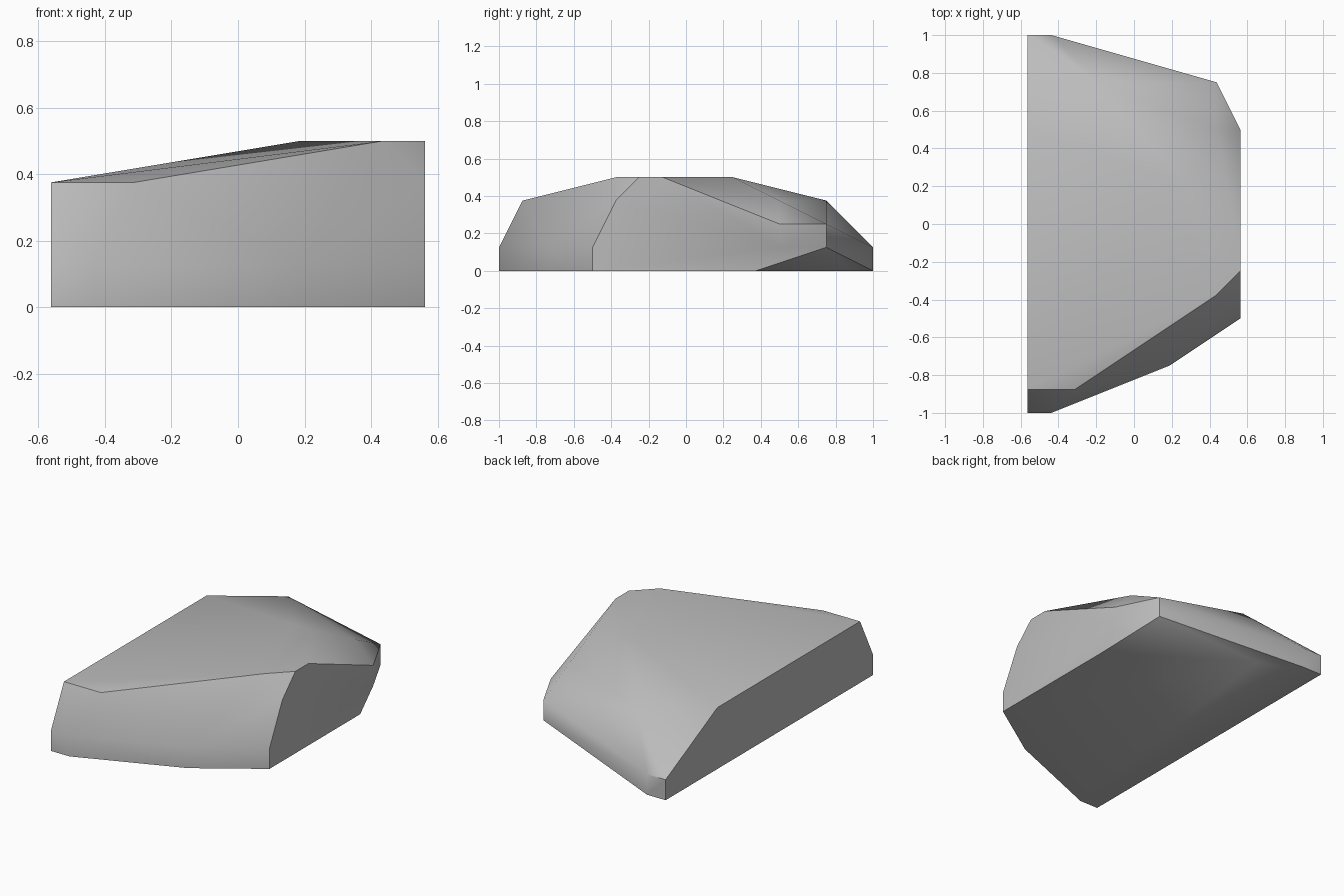
import bpy, bmesh, math

if "Cube" in bpy.data.objects:
    bpy.data.objects.remove(bpy.data.objects["Cube"], do_unlink=True)

UNIT = 1 / 16  # the rock is laid out on a sixteenth grid


def make_material(name, rgb):
    colour = (*rgb, 1.0)
    material = bpy.data.materials.new(name)
    material.use_nodes = True
    material.diffuse_color = colour
    shader = next(n for n in material.node_tree.nodes if n.type == "BSDF_PRINCIPLED")
    shader.inputs["Base Color"].default_value = colour
    return material


def hull_from_contours(name, contours, material):
    """Wrap a convex faceted body around contour lines given by height."""
    bm = bmesh.new()
    for height, outline in contours.items():
        for x, y in outline:
            bm.verts.new((x * UNIT, y * UNIT, height * UNIT))
    result = bmesh.ops.convex_hull(bm, input=bm.verts[:])
    unused = {v for v in result["geom_interior"] + result["geom_unused"]
              if isinstance(v, bmesh.types.BMVert)}
    bmesh.ops.delete(bm, geom=list(unused), context="VERTS")
    bmesh.ops.dissolve_limit(bm, angle_limit=math.radians(1),
                             verts=bm.verts[:], edges=bm.edges[:])
    bmesh.ops.recalc_face_normals(bm, faces=bm.faces[:])
    mesh = bpy.data.meshes.new(name)
    bm.to_mesh(mesh)
    bm.free()
    mesh.materials.append(material)
    body = bpy.data.objects.new(name, mesh)
    bpy.context.collection.objects.link(body)
    return body


# Front foot and straight rear end shared by the base and the rim
front_foot = [(-9, -16), (-7, -16), (3, -12), (9, -8)]
rear_end = [(-7, 16), (-9, 16)]

contours = {
    0: front_foot + [(9, 6), (-3, 14)] + rear_end,                 # base
    2: front_foot + [(9, 8), (7, 12)] + rear_end,                  # rim
    4: [(9, 8), (7, 12)],                                          # rear corner
    6: [(-9, -14), (-5, -14), (9, -6), (7, 8), (-3, 12), (-9, 8)],  # shoulder
    8: [(7, -6), (9, -4), (9, -2), (5, 4), (3, 4)],                # crown
}

stone_grey = make_material("stone grey", (0.5, 0.5, 0.5))
rock = hull_from_contours("rock_slab", contours, stone_grey)

# Soft facets, crisp main ridges
bpy.ops.object.select_all(action="DESELECT")
rock.select_set(True)
bpy.context.view_layer.objects.active = rock
bpy.ops.object.shade_smooth_by_angle(angle=math.radians(40))
